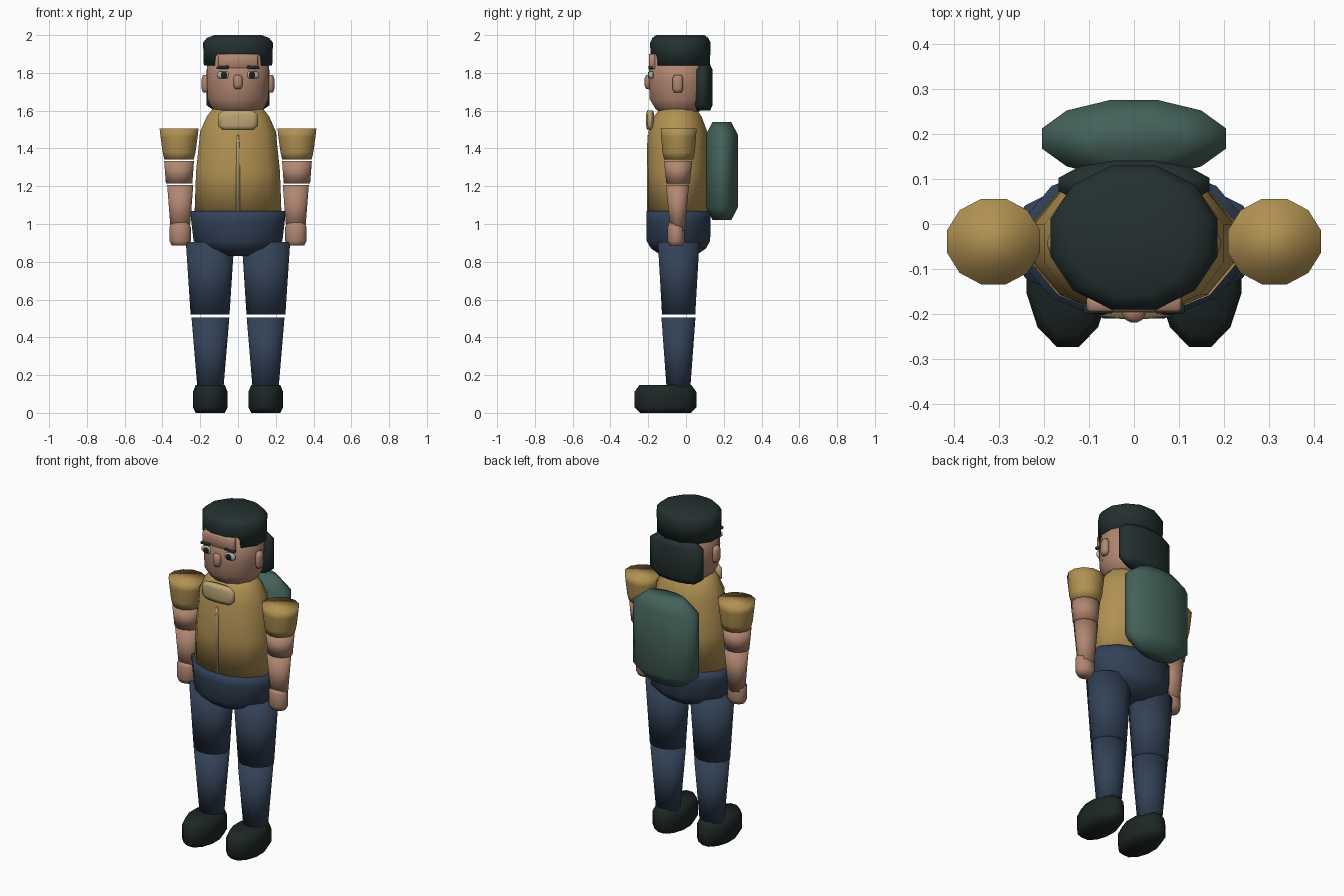
import bpy, bmesh, math

if "Cube" in bpy.data.objects:
    bpy.data.objects.remove(bpy.data.objects["Cube"], do_unlink=True)


def material(name, rgb):
    m = bpy.data.materials.new(name)
    m.use_nodes = True
    m.diffuse_color = (*rgb, 1)
    m.node_tree.nodes["Principled BSDF"].inputs["Base Color"].default_value = (*rgb, 1)
    return m


SKIN = material("skin", (0.44, 0.24, 0.165))
SHIRT = material("mustard_cloth", (0.44, 0.285, 0.085))
TRIM = material("pale_trim", (0.51, 0.38, 0.18))
TROUSER = material("navy_cloth", (0.032, 0.054, 0.095))
HAIR = material("dark_hair", (0.017, 0.03, 0.029))
SHOE = material("black_leather", (0.012, 0.02, 0.019))
PACK = material("green_canvas", (0.058, 0.122, 0.102))
WHITE = material("eye_grey", (0.45, 0.42, 0.38))
DARK = material("pupil_dark", (0.012, 0.014, 0.016))

SIDES = 12
FLAT = 1 / math.cos(math.pi / SIDES)  # keeps the flats at the given radius


def finish(name, bm, mat):
    bmesh.ops.recalc_face_normals(bm, faces=bm.faces)
    mesh = bpy.data.meshes.new(name)
    bm.to_mesh(mesh)
    bm.free()
    mesh.materials.append(mat)
    ob = bpy.data.objects.new(name, mesh)
    bpy.context.collection.objects.link(ob)
    bpy.context.view_layer.objects.active = ob
    ob.select_set(True)
    bpy.ops.object.shade_smooth_by_angle(angle=math.radians(100))
    ob.select_set(False)
    return ob


def loft(name, mat, x, y, rings):
    """Stack of twelve-sided elliptical rings (z, rx, ry), capped at both ends."""
    bm = bmesh.new()
    loops = []
    for z, rx, ry in rings:
        angles = [(i + 0.5) * math.tau / SIDES for i in range(SIDES)]
        loops.append([bm.verts.new((x + rx * FLAT * math.cos(a),
                                    y + ry * FLAT * math.sin(a), z)) for a in angles])
    for low, high in zip(loops, loops[1:]):
        for i in range(SIDES):
            j = (i + 1) % SIDES
            bm.faces.new((low[i], low[j], high[j], high[i]))
    bm.faces.new(loops[0][::-1])
    bm.faces.new(loops[-1])
    return finish(name, bm, mat)


def pebble(name, mat, x, y, z0, z1, rx, ry, chamfer, end=0.65):
    """Loft with straight sides and chamfered ends."""
    return loft(name, mat, x, y, [(z0, rx * end, ry * end), (z0 + chamfer, rx, ry),
                                  (z1 - chamfer, rx, ry), (z1, rx * end, ry * end)])


def block(name, mat, centre, size, tilt=0):
    bm = bmesh.new()
    bmesh.ops.create_cube(bm, size=1)
    bmesh.ops.scale(bm, vec=size, verts=bm.verts)
    bmesh.ops.bevel(bm, geom=bm.edges[:], offset=min(size) * 0.2, segments=1, affect='EDGES')
    ob = finish(name, bm, mat)
    ob.location = centre
    ob.rotation_euler.y = tilt
    return ob


# Body
loft("torso", SHIRT, 0, -0.043, [(1.06, 0.23, 0.157), (1.28, 0.222, 0.157),
                                 (1.49, 0.2, 0.155), (1.57, 0.165, 0.125), (1.62, 0.125, 0.09)])
loft("hips", TROUSER, 0, -0.04, [(0.83, 0.09, 0.085), (0.87, 0.18, 0.145),
                                 (0.91, 0.235, 0.168), (1.02, 0.248, 0.17), (1.07, 0.25, 0.17)])
pebble("collar", TRIM, 0, -0.19, 1.5, 1.6, 0.105, 0.021, 0.02, 0.78)
loft("zip", TRIM, 0, -0.2, [(1.06, 0.01, 0.006), (1.4, 0.009, 0.006), (1.47, 0.004, 0.004)])
pebble("backpack", PACK, 0, 0.19, 1.02, 1.54, 0.204, 0.085, 0.068, 0.58)

# Head and hair
loft("head", SKIN, 0, -0.037, [(1.59, 0.11, 0.1), (1.61, 0.135, 0.125), (1.66, 0.16, 0.155),
                               (1.75, 0.165, 0.16), (1.9, 0.163, 0.158)])
loft("hair_cap", HAIR, 0, -0.03, [(1.84, 0.181, 0.157), (1.96, 0.185, 0.16),
                                  (1.985, 0.165, 0.148), (2.0, 0.125, 0.128)])
pebble("back_hair", HAIR, 0, 0.088, 1.6, 1.845, 0.168, 0.053, 0.03, 0.75)
block("forehead", SKIN, (0, -0.178, 1.86), (0.21, 0.036, 0.08))
pebble("nose", SKIN, 0, -0.197, 1.715, 1.79, 0.025, 0.022, 0.018, 0.6)

# Paired parts
for side, s in (("left", 1), ("right", -1)):
    pebble(side + "_ear", SKIN, s * 0.172, -0.043, 1.695, 1.79, 0.02, 0.028, 0.02)
    pebble(side + "_eye", WHITE, s * 0.077, -0.185, 1.77, 1.808, 0.034, 0.014, 0.01)
    pebble(side + "_pupil", DARK, s * 0.075, -0.198, 1.773, 1.805, 0.016, 0.004, 0.008)
    block(side + "_eyebrow", HAIR, (s * 0.08, -0.188, 1.829), (0.066, 0.022, 0.015), s * 0.08)

    loft(side + "_sleeve", SHIRT, s * 0.312, -0.039,
         [(1.342, 0.078, 0.077), (1.38, 0.087, 0.086), (1.46, 0.098, 0.092), (1.505, 0.103, 0.095)])
    loft(side + "_elbow", SKIN, s * 0.312, -0.042, [(1.215, 0.07, 0.062), (1.333, 0.079, 0.075)])
    loft(side + "_forearm", SKIN, s * 0.306, -0.045, [(0.96, 0.05, 0.038), (1.206, 0.069, 0.061)])
    pebble(side + "_hand", SKIN, s * 0.306, -0.052, 0.885, 1.01, 0.056, 0.045, 0.025, 0.78)

    loft(side + "_thigh", TROUSER, s * 0.148, -0.039, [(0.521, 0.103, 0.088), (0.905, 0.128, 0.11)])
    loft(side + "_shin", TROUSER, s * 0.146, -0.04, [(0.12, 0.068, 0.062), (0.504, 0.1, 0.09)])
    loft(side + "_shoe", SHOE, s * 0.147, -0.109,
         [(0, 0.077, 0.135), (0.03, 0.092, 0.164), (0.11, 0.092, 0.164), (0.148, 0.077, 0.138)])
